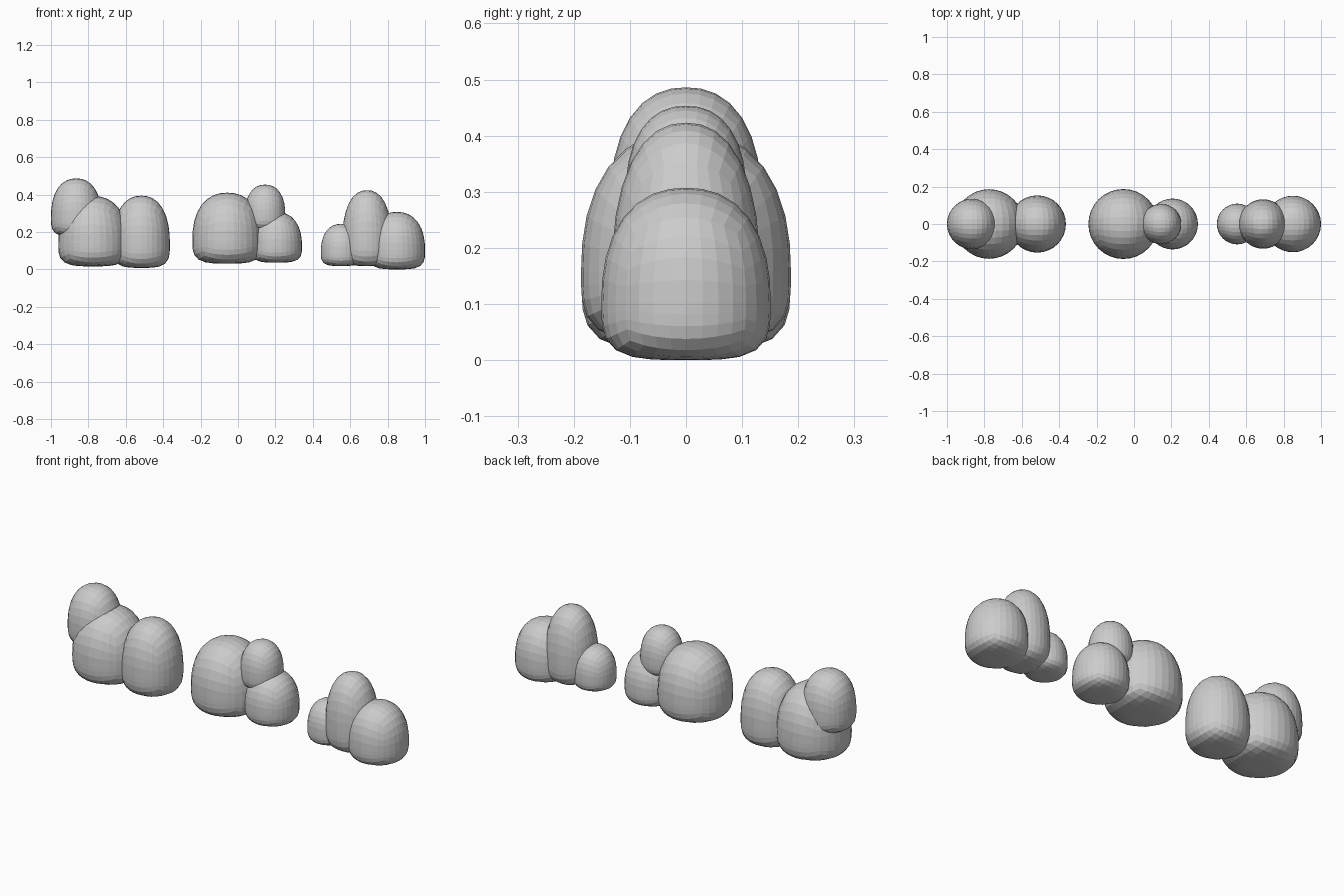
import bpy, bmesh, math

if "Cube" in bpy.data.objects:
    bpy.data.objects.remove(bpy.data.objects["Cube"])

SEGMENTS = 8          # quads across each cube side
TOP_POWER = 2.3       # roundness of the dome
BASE_POWER = 3.65     # squareness of the flattened underside


def leaf_clump(name, x, radius, bottom, top):
    """Quad sphere with a domed top, upright sides and a flattened base."""
    height = top - bottom
    belly = bottom + height / 3
    bm = bmesh.new()
    bmesh.ops.create_cube(bm, size=2)
    bmesh.ops.subdivide_edges(bm, edges=bm.edges[:], cuts=SEGMENTS - 1, use_grid_fill=True)
    for v in bm.verts:
        # even angular spacing, then push out to the superellipse profile
        d = v.co.copy()
        for i in range(3):
            d[i] = math.tan(d[i] * math.pi / 4)
        d.normalize()
        n = TOP_POWER if d.z > 0 else BASE_POWER
        d *= (math.hypot(d.x, d.y) ** n + abs(d.z) ** n) ** (-1 / n)
        rise = top - belly if d.z > 0 else belly - bottom
        v.co = (d.x * radius, d.y * radius, belly + d.z * rise)
    mesh = bpy.data.meshes.new(name)
    bm.to_mesh(mesh)
    bm.free()
    obj = bpy.data.objects.new(name, mesh)
    obj.location.x = x
    bpy.context.collection.objects.link(obj)


# Three bushes, each made of three clumps: (part, x, radius, bottom, top)
bushes = {
    "left_bush": [("main", -0.775, 0.186, 0.016, 0.392),
                  ("side", -0.517, 0.153, 0.008, 0.394),
                  ("upper", -0.865, 0.135, 0.175, 0.486)],
    "middle_bush": [("main", -0.057, 0.187, 0.031, 0.410),
                    ("side", 0.206, 0.136, 0.036, 0.306),
                    ("upper", 0.145, 0.108, 0.210, 0.453)],
    "right_bush": [("main", 0.690, 0.132, 0.018, 0.423),
                   ("side", 0.849, 0.151, 0.000, 0.307),
                   ("small", 0.552, 0.109, 0.018, 0.243)],
}
for bush, clumps in bushes.items():
    for part, *dims in clumps:
        leaf_clump(f"{bush}_{part}_clump", *dims)
